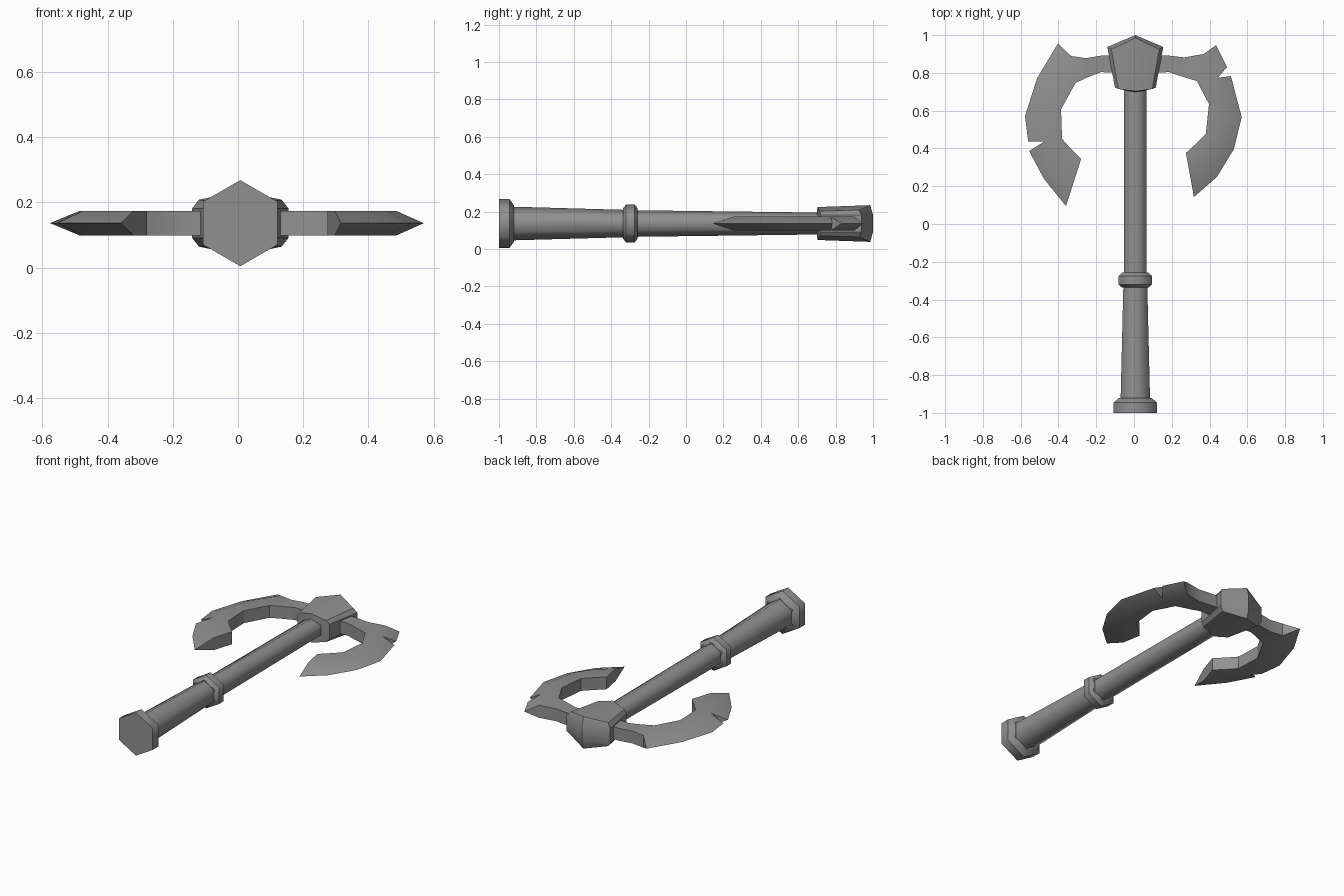
import bpy, bmesh, math

cube = bpy.data.objects.get("Cube")
if cube:
    bpy.data.objects.remove(cube)

CX, CZ = 0.007, 0.136          # handle axis
HALF = 0.038                   # half thickness of the blades

metal = bpy.data.materials.new("grey metal")
metal.use_nodes = True
GREY = (0.28, 0.28, 0.28, 1)
metal.diffuse_color = GREY
metal.node_tree.nodes["Principled BSDF"].inputs["Base Color"].default_value = GREY


def finish(name, bm, angle=None):
    bmesh.ops.remove_doubles(bm, verts=bm.verts, dist=0.0005)
    bmesh.ops.recalc_face_normals(bm, faces=bm.faces)
    mesh = bpy.data.meshes.new(name)
    bm.to_mesh(mesh)
    bm.free()
    mesh.materials.append(metal)
    obj = bpy.data.objects.new(name, mesh)
    bpy.context.collection.objects.link(obj)
    if angle:
        bpy.ops.object.select_all(action='DESELECT')
        obj.select_set(True)
        bpy.context.view_layer.objects.active = obj
        bpy.ops.object.shade_smooth_by_angle(angle=math.radians(angle))
    return obj


def hex_tube(name, profile):
    """Six-sided tube along y from (y, x radius, z radius), creased at each ring."""
    bm = bmesh.new()
    rings = []
    for y, rx, rz in profile:
        turns = [math.radians(60 * i) for i in range(6)]
        rings.append([bm.verts.new((CX + rx * math.sin(t), y, CZ + rz * math.cos(t)))
                      for t in turns])
    for a, b in zip(rings, rings[1:]):
        for i in range(6):
            j = (i + 1) % 6
            bm.faces.new((a[i], a[j], b[j], b[i])).smooth = True
    for ring in rings:
        for i in range(6):
            bm.edges.get((ring[i], ring[i - 1])).smooth = False
    bm.faces.new(rings[0])
    bm.faces.new(rings[-1])
    finish(name, bm)


# Handle parts
hex_tube("pommel", [(-1, .132, .132), (-.945, .132, .132), (-.92, .098, .098)])
hex_tube("grip", [(-.93, .09, .09), (-.32, .073, .073)])
hex_tube("collar", [(-.337, .08, .08), (-.32, .102, .102),
                    (-.275, .102, .102), (-.258, .08, .08)])
hex_tube("shaft", [(-.28, .069, .071), (.75, .069, .058)])


# Head block: a bevelled five-sided wedge with a raised centre ridge
def head_block():
    bm = bmesh.new()
    # outline of (x, y, half height), going round the +x side
    rim = [(0, 1, .045), (.148, .937, .045), (.108, .722, .045), (0, .697, .045)]
    top = [(0, .985, .098), (.127, .925, .072), (.09, .715, .066), (0, .703, .088)]

    def point(p, side, up):
        return bm.verts.new((CX + side * p[0], p[1], CZ + up * p[2]))

    for side in (-1, 1):
        for i in range(3):
            layers = [[point(p, side, up) for p in line[i:i + 2]]
                      for line, up in ((top, 1), (rim, 1), (rim, -1), (top, -1))]
            for a, b in zip(layers, layers[1:]):
                bm.faces.new((a[0], a[1], b[1], b[0]))
        for up in (-1, 1):
            bm.faces.new([point(p, side, up) for p in top])
    finish("head_block", bm, 29)


head_block()


# Blades
def prism_wall(bm, p, q):
    bm.faces.new([bm.verts.new((x, y, CZ + z)) for (x, y), z in
                  ((p, HALF), (q, HALF), (q, -HALF), (p, -HALF))])


def blade(name, arm, pieces):
    """Arm is (inner, outer) pairs; pieces are lists of (inner, ridge, edge)."""
    bm = bmesh.new()

    def face(*pts):
        bm.faces.new([bm.verts.new((x, y, CZ + z)) for (x, y), z in pts])

    def flats(a, b):
        for z in (HALF, -HALF):
            face((a[0], z), (b[0], z), (b[1], z), (a[1], z))
        prism_wall(bm, a[0], b[0])

    for a, b in zip(arm, arm[1:]):
        flats(a, b)
        prism_wall(bm, a[1], b[1])
    prism_wall(bm, *arm[0])
    for piece in pieces:
        for a, b in zip(piece, piece[1:]):
            flats(a, b)
            for z in (HALF, -HALF):
                face((a[1], z), (b[1], z), (b[2], 0), (a[2], 0))
        for s in (piece[0], piece[-1]):
            face((s[1], HALF), (s[2], 0), (s[1], -HALF))
    prism_wall(bm, *pieces[-1][-1][:2])
    finish(name, bm, 30)


# Right blade, notched low on its cutting edge
root = ((-.31, .746), (-.333, .889))
notch = ((-.38, .45), (-.476, .436))
blade("right_blade",
      [((-.08, .8), (-.08, .89)), ((-.175, .804), (-.17, .892)),
       ((-.25, .775), (-.254, .878)), root],
      [[(*root, (-.402, .957)),
        ((-.386, .608), (-.435, .74), (-.513, .772)),
        ((-.384, .53), (-.485, .57), (-.577, .571)),
        (*notch, (-.56, .437))],
       [(*notch, (-.555, .386)),
        ((-.34, .405), (-.41, .32), (-.476, .238)),
        ((-.28, .344), (-.32, .22), (-.36, .095))]])

# Left blade, notched high on its cutting edge
root = ((.333, .757), (.37, .9))
notch = ((.355, .715), (.444, .774))
blade("left_blade",
      [((.09, .8), (.09, .89)), ((.185, .804), (.18, .892)),
       ((.25, .782), (.265, .882)), root],
      [[(*root, (.434, .947)), (*notch, (.492, .831))],
       [(*notch, (.513, .783)),
        ((.397, .635), (.485, .57), (.57, .566)),
        ((.38, .476), (.455, .43), (.529, .397)),
        ((.33, .427), (.385, .33), (.439, .249)),
        ((.275, .376), (.296, .26), (.317, .143))]])
